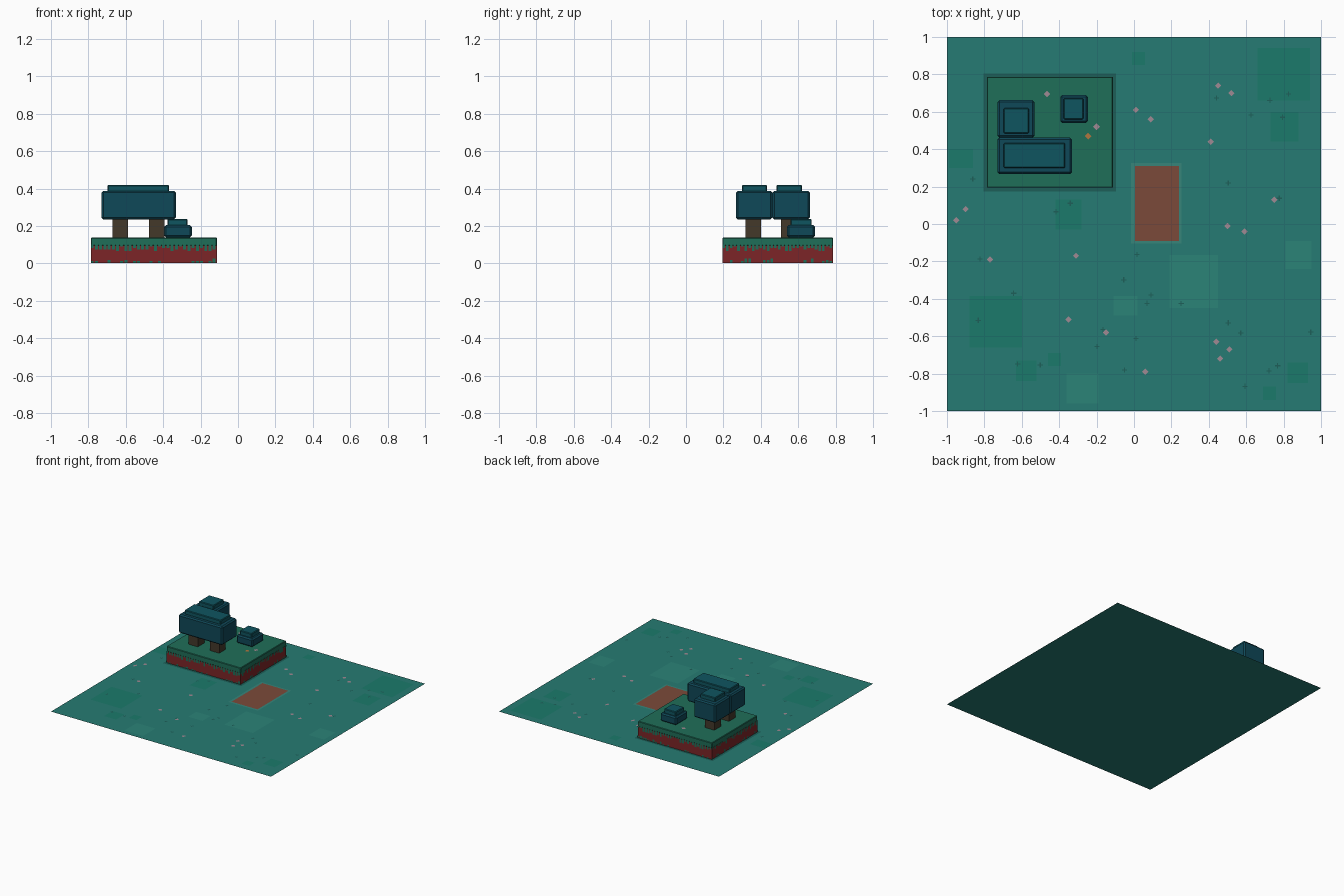
import bpy, bmesh, random
from mathutils import Matrix, Vector

if "Cube" in bpy.data.objects:
    bpy.data.objects.remove(bpy.data.objects["Cube"])

random.seed(4)


def mat(name, hexcode):
    # hex colour (sRGB) to a linear diffuse colour
    rgb = [int(hexcode[i:i + 2], 16) / 255 for i in (0, 2, 4)]
    m = bpy.data.materials.new(name)
    m.diffuse_color = [c / 12.92 if c < 0.04 else ((c + 0.055) / 1.055) ** 2.4 for c in rgb] + [1]
    m.use_nodes = True
    m.node_tree.nodes["Principled BSDF"].inputs["Base Color"].default_value = m.diffuse_color
    return m


def finish(name, bm, material):
    me = bpy.data.meshes.new(name)
    bm.to_mesh(me)
    bm.free()
    me.materials.append(material)
    ob = bpy.data.objects.new(name, me)
    bpy.context.collection.objects.link(ob)
    return ob


def box(name, x0, x1, y0, y1, z0, z1, material, bevel=0.0):
    bm = bmesh.new()
    bmesh.ops.create_cube(bm, size=1, matrix=Matrix.Translation(
        ((x0 + x1) / 2, (y0 + y1) / 2, (z0 + z1) / 2)) @ Matrix.Diagonal((x1 - x0, y1 - y0, z1 - z0, 1)))
    ob = finish(name, bm, material)
    if bevel:
        b = ob.modifiers.new("bevel", 'BEVEL')
        b.width, b.segments = bevel, 1
    return ob


def quad(bm, *pts):
    bm.faces.new([bm.verts.new(p) for p in pts])


def flat(name, rects, z, material):
    # flat rectangles lying on a surface
    bm = bmesh.new()
    for x0, x1, y0, y1 in rects:
        quad(bm, (x0, y0, z), (x1, y0, z), (x1, y1, z), (x0, y1, z))
    return finish(name, bm, material)


def flowers(name, centres, z, r, material):
    # small diamond blossoms
    bm = bmesh.new()
    for x, y in centres:
        quad(bm, (x - r, y, z), (x, y - r, z), (x + r, y, z), (x, y + r, z))
    return finish(name, bm, material)


turf = mat("turf", "267b73")
turf_dark = mat("turf_dark", "1b7a6b")
turf_light = mat("turf_light", "2b8377")
shade = mat("shade", "1d5f59")
clay = mat("clay", "7b4a3a")
clay_rim = mat("clay_rim", "37857a")
soil = mat("soil", "7c2527")
grass = mat("grass", "1f6e58")
leaf = mat("leaf", "0f4858")
leaf_top = mat("leaf_top", "0f5560")
bark = mat("bark", "43382a")
pink = mat("pink", "a08a93")
orange = mat("orange", "b0763f")

# ground sheet and its patches
flat("ground", [(-1, 1, -1, 1)], 0, turf)
flat("dark_turf_patches", [
    (.66, .94, .66, .94), (.73, .88, .44, .60), (-.42, -.28, -.03, .13), (-.88, -.60, -.66, -.385),
    (-.63, -.52, -.84, -.73), (.82, .93, -.85, -.74), (-.99, -.86, .30, .40), (-.01, .06, .85, .92),
    (-.46, -.39, -.76, -.69), (.69, .76, -.94, -.87)], .001, turf_dark)
flat("light_turf_patches", [
    (.19, .45, -.45, -.165), (.81, .95, -.24, -.09), (-.36, -.19, -.96, -.80),
    (-.11, .02, -.49, -.385)], .001, turf_light)
flat("clay_rim", [(-.015, .255, -.105, .325)], .001, clay_rim)
flat("clay_patch", [(.005, .24, -.09, .31)], .002, clay)
flat("platform_shadow", [(-.805, -.095, .175, .805)], .001, shade)

# little cross-shaped sprigs scattered on the ground
sprigs = []
while len(sprigs) < 60:
    x, y = random.uniform(-.95, .95), random.uniform(-.95, .95)
    if (-.85 < x < -.05 and .15 < y < .85) or (-.05 < x < .3 and -.15 < y < .36):
        continue
    sprigs += [(x - .014, x + .014, y - .003, y + .003), (x - .003, x + .003, y - .014, y + .014)]
flat("sprigs", sprigs, .0015, shade)
flowers("ground_flowers", [
    (.45, .74), (.52, .70), (.01, .61), (.09, .56), (.41, .44), (.75, .13), (.50, -.01), (.59, -.04),
    (-.90, .08), (-.95, .02), (-.77, -.19), (-.31, -.17), (-.35, -.51), (-.15, -.58), (.06, -.79),
    (.44, -.63), (.51, -.67), (.46, -.72)], .002, .017, pink)

# raised platform: soil base with grass cap
PX0, PX1, PY0, PY1, PT = -.787, -.113, .195, .787, .138
box("platform_soil", PX0, PX1, PY0, PY1, .003, .095, soil)
box("platform_grass", PX0, PX1, PY0, PY1, .095, PT, grass, .004)

# grass drips hanging over the soil on all four sides
bm = bmesh.new()
corners = [Vector(c) for c in ((PX0, PY0), (PX1, PY0), (PX1, PY1), (PX0, PY1))]
for i in range(4):
    a, b = corners[i], corners[(i + 1) % 4]
    d = (b - a).normalized()
    out = Vector((d.y, -d.x)) * .001
    n = 30
    for k in range(n):
        p, q = a + (b - a) * (k / n) + out, a + (b - a) * ((k + .7) / n) + out
        low = .095 - random.choice((.005, .012, .02, .03))
        quad(bm, (*p, low), (*q, low), (*q, .1), (*p, .1))
        if random.random() < .5:
            top = random.choice((.012, .018, .025))
            quad(bm, (*p, .003), (*q, .003), (*q, top), (*p, top))
finish("grass_drips", bm, grass)
flowers("platform_flowers", [(-.465, .695), (-.20, .52)], PT + .001, .018, pink)
flowers("platform_bloom", [(-.245, .47)], PT + .001, .018, orange)

# tree trunks
for n, (x, y) in enumerate([(-.63, .36), (-.435, .36), (-.63, .55)]):
    box(f"trunk_{n + 1}", x - .042, x + .042, y - .042, y + .042, PT - .005, .24, bark)

# canopies and bush, each a block with a smaller cap
for name, x0, x1, y0, y1, z0, z1, cap in [
        ("long_canopy", -.73, -.332, .267, .462, .235, .388, (-.697, -.368, .30, .432, .42)),
        ("square_canopy", -.73, -.532, .462, .662, .235, .388, (-.697, -.562, .485, .62, .42)),
        ("bush", -.394, -.247, .54, .69, PT, .205, (-.376, -.27, .56, .672, .238))]:
    box(name, x0, x1, y0, y1, z0, z1, leaf, .01)
    box(name + "_cap", *cap[:4], z1 - .01, cap[4], leaf_top, .005)
